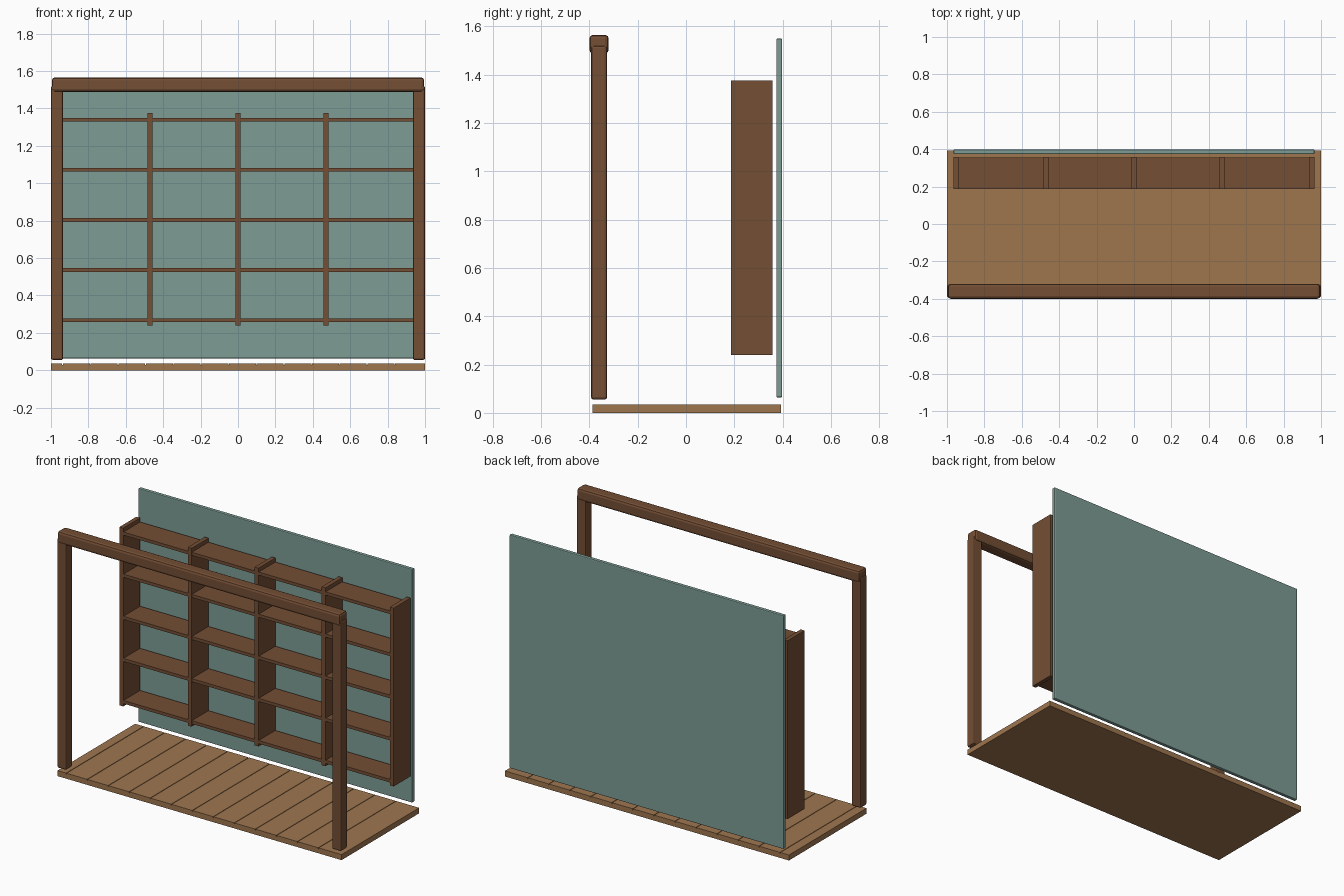
import bpy

cube = bpy.data.objects.get("Cube")
if cube:
    bpy.data.objects.remove(cube, do_unlink=True)


def material(name, rgb):
    m = bpy.data.materials.new(name)
    m.use_nodes = True
    m.diffuse_color = (*rgb, 1)
    m.node_tree.nodes["Principled BSDF"].inputs["Base Color"].default_value = (*rgb, 1)
    return m


dark_wood = material("dark wood", (0.175, 0.077, 0.035))
light_wood = material("light wood", (0.345, 0.182, 0.078))
sea_green = material("sea green", (0.205, 0.333, 0.300))


def box(name, xs, ys, zs, mat, bevel=0):
    """Box from its lower and upper limits on each axis."""
    spans = (xs, ys, zs)
    bpy.ops.mesh.primitive_cube_add(size=1, location=[(a + b) / 2 for a, b in spans])
    ob = bpy.context.object
    ob.name = name
    ob.scale = [b - a for a, b in spans]
    bpy.ops.object.transform_apply(location=False, rotation=False, scale=True)
    ob.data.materials.append(mat)
    if bevel:
        mod = ob.modifiers.new("soft edges", "BEVEL")
        mod.width = bevel
        mod.segments = 2
    return ob


# Floor: a slab topped by planks with narrow grooves
DEPTH = (-0.387, 0.393)
box("floor_slab", (-1, 1), DEPTH, (0, 0.028), light_wood)
PITCH = 0.148
seams = [-0.938 + PITCH * i for i in range(13)]
edges = [-1] + seams + [1]
for i, (a, b) in enumerate(zip(edges, edges[1:])):
    left = a if i == 0 else a + 0.002
    right = b if b == 1 else b - 0.002
    box(f"floor_plank_{i + 1}", (left, right), DEPTH, (0.028, 0.035), light_wood)

# Back panel
box("back_panel", (-0.965, 0.965), (0.374, 0.398), (0.064, 1.55), sea_green, 0.005)

# Front frame
for name, s in (("right", -1), ("left", 1)):
    xs = sorted((s * 0.935, s))
    box(f"{name}_post", xs, (-0.393, -0.327), (0.055, 1.52), dark_wood, 0.01)
box("top_beam", (-0.995, 0.995), (-0.4, -0.32), (1.488, 1.565), dark_wood, 0.015)

# Shelf unit: uprights crossed by shelves
for i, x in enumerate((-0.952, -0.471, 0, 0.471, 0.952)):
    box(f"shelf_upright_{i + 1}", (x - 0.014, x + 0.014), (0.186, 0.358),
        (0.24, 1.376), dark_wood, 0.002)
for i in range(5):
    z = 0.268 + 0.268 * i
    box(f"shelf_{i + 1}", (-0.945, 0.945), (0.188, 0.356),
        (z - 0.01, z + 0.01), dark_wood)
